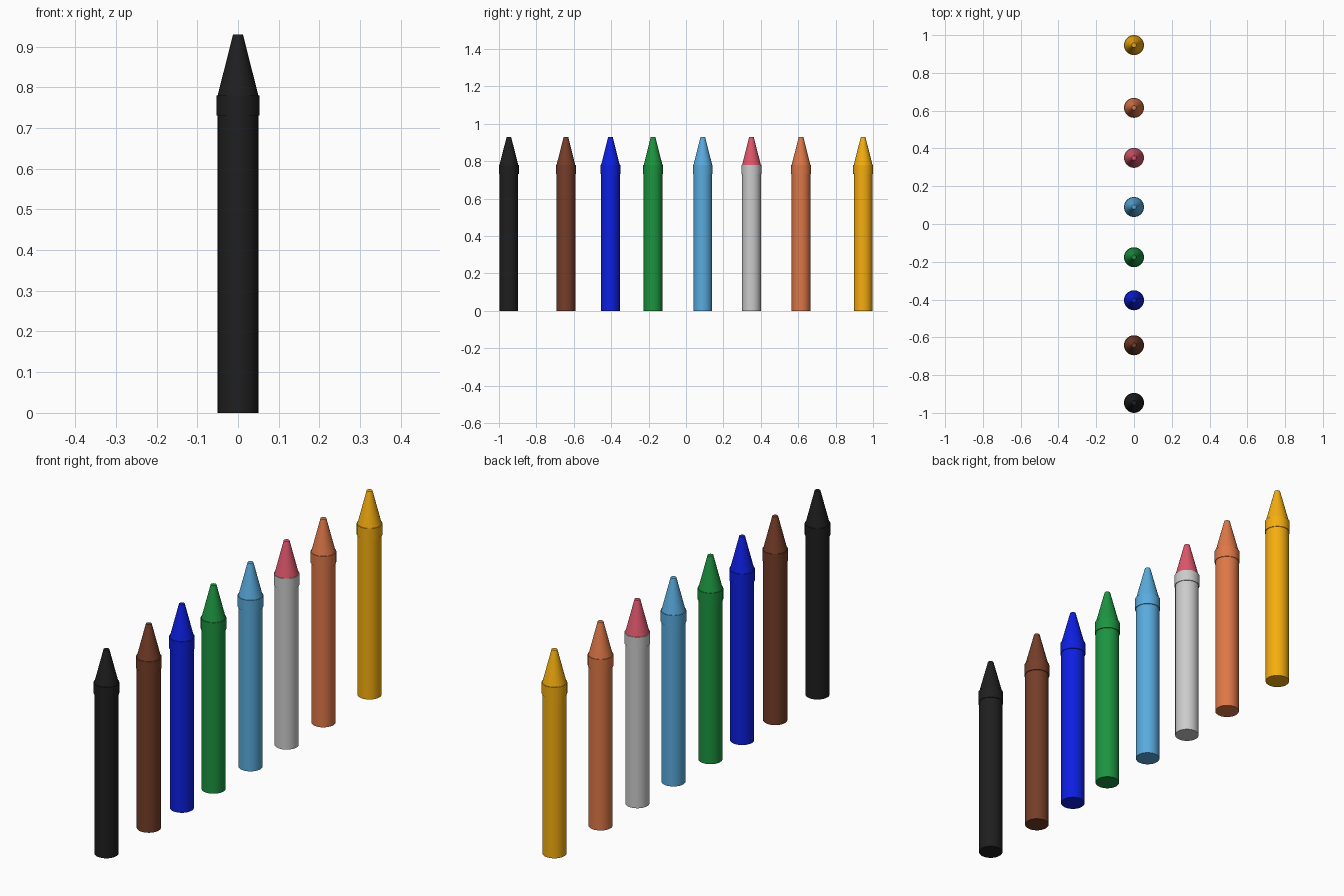
import bpy, bmesh, math
from mathutils import Color

if "Cube" in bpy.data.objects:
    bpy.data.objects.remove(bpy.data.objects["Cube"])

SIDES = 32


def material(name, rgb):
    mat = bpy.data.materials.new(name)
    mat.diffuse_color = (*Color(rgb).from_srgb_to_scene_linear(), 1)
    mat.use_nodes = True
    mat.node_tree.nodes["Principled BSDF"].inputs["Base Color"].default_value = mat.diffuse_color
    return mat


def lathe(name, profile, y, mat):
    """Spin a (radius, z) profile around a vertical axis at y."""
    bm = bmesh.new()
    verts = [bm.verts.new((r, 0, z)) for r, z in profile]
    edges = [bm.edges.new(pair) for pair in zip(verts, verts[1:])]
    bmesh.ops.spin(bm, geom=verts + edges, cent=(0, 0, 0), axis=(0, 0, 1),
                   angle=math.tau, steps=SIDES, use_duplicate=False)
    bmesh.ops.remove_doubles(bm, verts=bm.verts, dist=1e-5)
    bmesh.ops.recalc_face_normals(bm, faces=bm.faces)
    mesh = bpy.data.meshes.new(name)
    bm.to_mesh(mesh)
    bm.free()
    obj = bpy.data.objects.new(name, mesh)
    obj.location.y = y
    bpy.context.collection.objects.link(obj)
    if mat:
        mesh.materials.append(mat)
    bpy.ops.object.select_all(action='DESELECT')
    obj.select_set(True)
    bpy.context.view_layer.objects.active = obj
    bpy.ops.object.shade_smooth_by_angle(angle=math.radians(25))


# Wrapped stick with its raised collar, and the tapered wax tip
BODY = [(0, 0), (0.05, 0), (0.05, 0.73), (0.053, 0.73), (0.053, 0.78), (0.05, 0.78)]
TIP = [(0.05, 0.78), (0.012, 0.93), (0, 0.93)]

# Row of crayons: colour name, y position, colour
CRAYONS = [
    ("black", -0.947, (0.12, 0.12, 0.12)),
    ("brown", -0.642, (0.46, 0.24, 0.16)),
    ("blue", -0.404, (0.05, 0.12, 0.88)),
    ("green", -0.176, (0.11, 0.58, 0.25)),
    ("light_blue", 0.090, (0.35, 0.67, 0.87)),
    ("pink", 0.350, (0.87, 0.34, 0.42)),
    ("orange", 0.615, (0.87, 0.47, 0.28)),
    ("yellow", 0.947, (0.96, 0.68, 0.06)),
]
for name, y, rgb in CRAYONS:
    mat = material(name, rgb)
    # the pink crayon has a plain grey body
    lathe(name + "_crayon_body", BODY, y, None if name == "pink" else mat)
    lathe(name + "_crayon_tip", TIP, y, mat)
